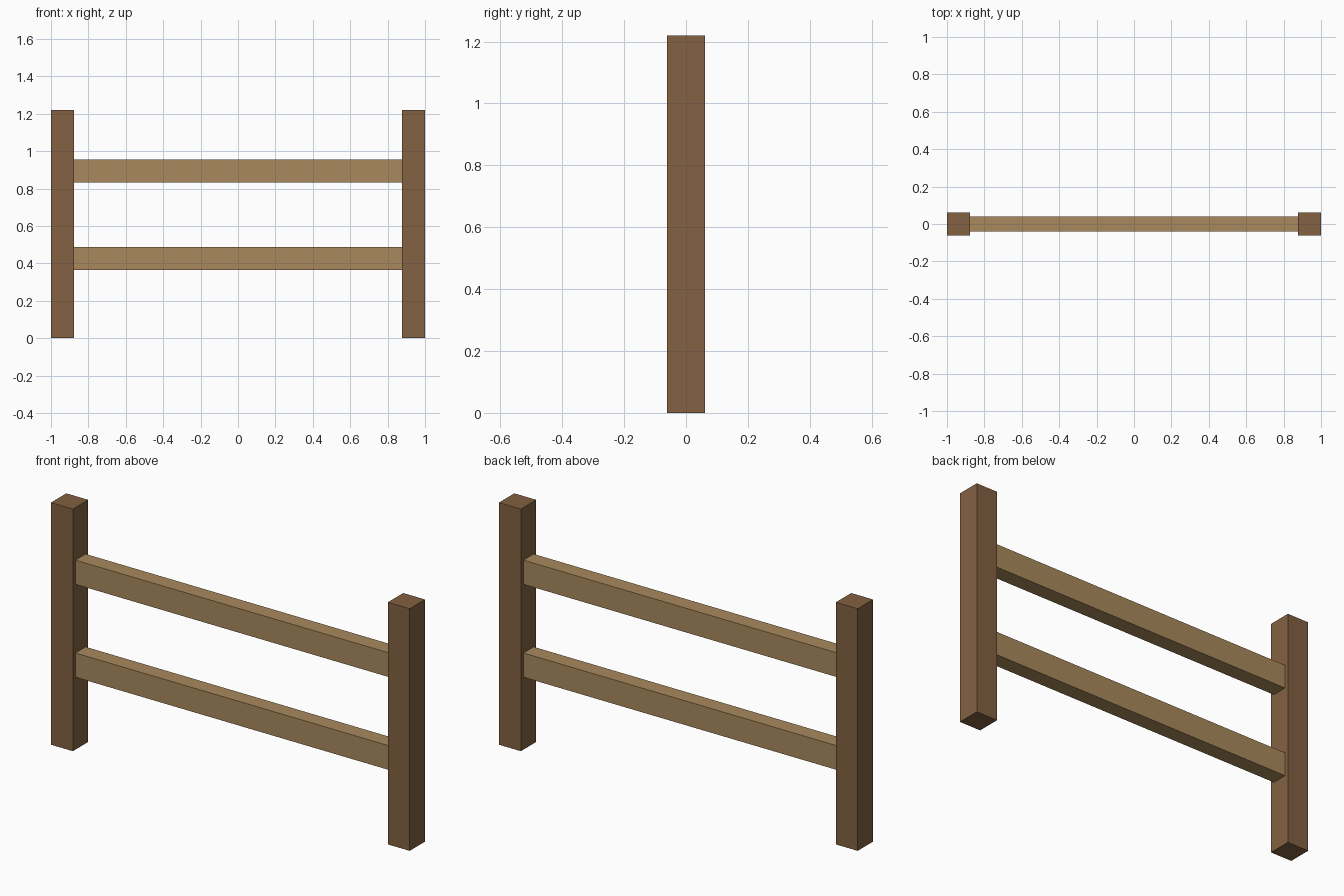
import bpy

default_cube = bpy.data.objects.get("Cube")
if default_cube:
    bpy.data.objects.remove(default_cube, do_unlink=True)


def make_material(name, colour):
    mat = bpy.data.materials.new(name)
    mat.use_nodes = True
    mat.diffuse_color = colour
    mat.node_tree.nodes["Principled BSDF"].inputs["Base Color"].default_value = colour
    return mat


def add_beam(name, centre, size, mat):
    bpy.ops.mesh.primitive_cube_add(size=1, location=centre)
    beam = bpy.context.object
    beam.name = name
    beam.scale = size
    bpy.ops.object.transform_apply(location=False, rotation=False, scale=True)
    beam.data.materials.append(mat)
    return beam


dark_wood = make_material("dark_brown_wood", (0.227, 0.119, 0.054, 1))
light_wood = make_material("light_brown_wood", (0.397, 0.250, 0.107, 1))

HEIGHT = 1.22
THICK = 0.122
SPAN = 2 - 2 * THICK

# Square posts at both ends
for name, side in (("left_post", 1), ("right_post", -1)):
    add_beam(name, (side * (1 - THICK / 2), 0, HEIGHT / 2), (THICK, THICK, HEIGHT), dark_wood)

# Horizontal rails between the posts
for name, z in (("lower_rail", 0.426), ("upper_rail", 0.894)):
    add_beam(name, (0, 0, z), (SPAN, 0.081, THICK), light_wood)
